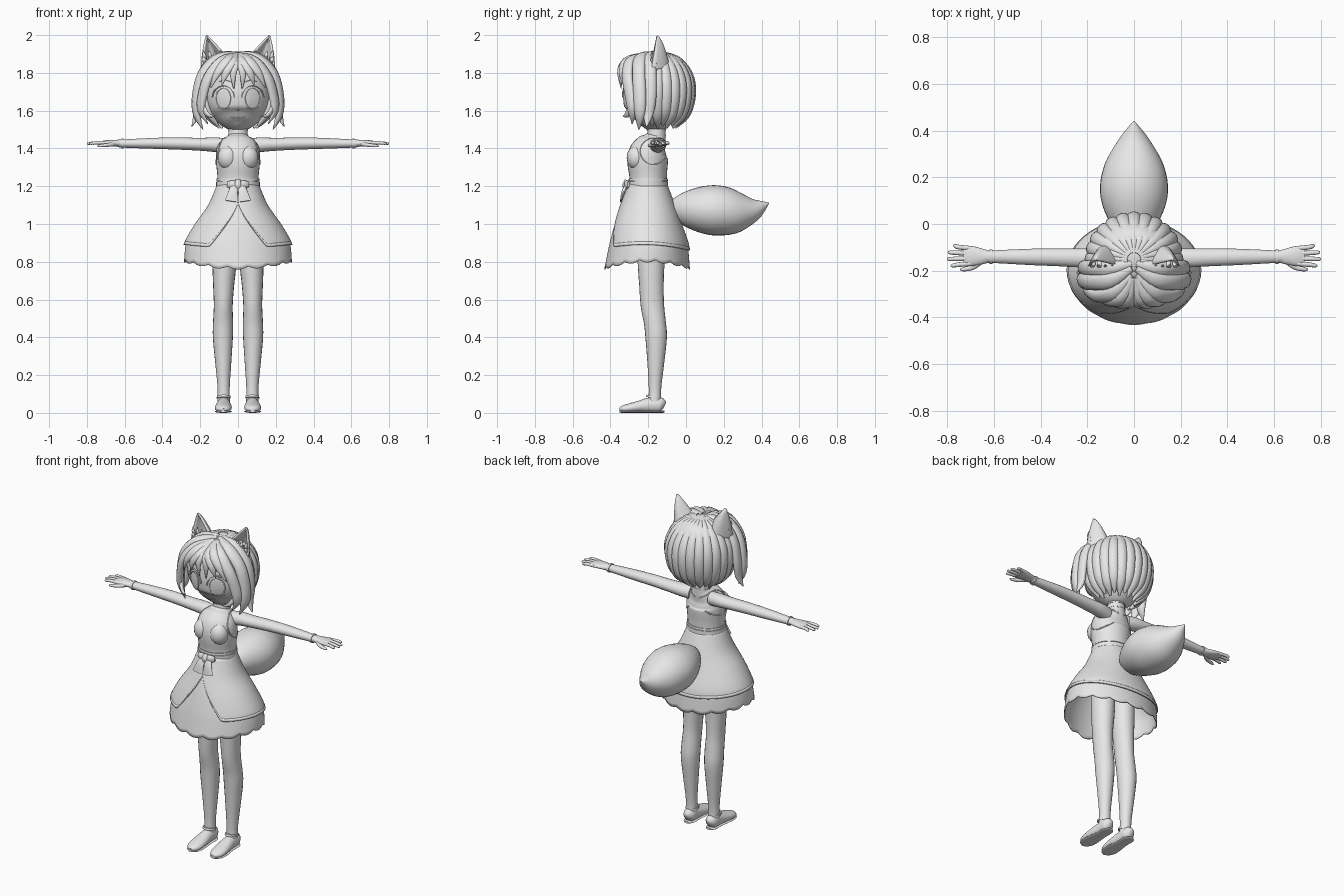
import bpy, bmesh, math
from mathutils import Vector
from mathutils.bvhtree import BVHTree

grey = bpy.data.materials.new("light_grey")
grey.diffuse_color = (0.8, 0.8, 0.8, 1)
HUB = Vector((0, -0.16, 1.70))


def finish(name, bm, mirror=False, thick=0, angle=50):
    bmesh.ops.recalc_face_normals(bm, faces=bm.faces)
    me = bpy.data.meshes.new(name)
    bm.to_mesh(me)
    bm.free()
    me.materials.append(grey)
    ob = bpy.data.objects.new(name, me)
    bpy.context.collection.objects.link(ob)
    bpy.ops.object.select_all(action='DESELECT')
    ob.select_set(True)
    bpy.context.view_layer.objects.active = ob
    bpy.ops.object.shade_smooth_by_angle(angle=math.radians(angle))
    if thick:
        m = ob.modifiers.new("thickness", 'SOLIDIFY')
        m.thickness = thick
        m.offset = 0
    if mirror:
        ob.modifiers.new("mirror", 'MIRROR').use_mirror_merge = False
    return ob


def spline(st, sub):
    """Catmull-Rom through tuples of any length."""
    st = [Vector(s) for s in st]
    out = []
    for i in range(len(st) - 1):
        a, b, c, d = st[max(i - 1, 0)], st[i], st[i + 1], st[min(i + 2, len(st) - 1)]
        for k in range(sub):
            t = k / sub
            out.append(0.5 * (2 * b + (c - a) * t + (2 * a - 5 * b + 4 * c - d) * t * t
                              + (3 * b - a - 3 * c + d) * t ** 3))
    return out + [st[-1]]


def loft(name, st, side=(1, 0, 0), hub=None, n=20, sub=4, mirror=False):
    """Elliptical tube through stations (x, y, z, half width, half depth)."""
    st = spline(st, sub)
    pts = [Vector(s[:3]) for s in st]
    bm = bmesh.new()
    rings = []
    for i, p in enumerate(pts):
        t = (pts[min(i + 1, len(pts) - 1)] - pts[max(i - 1, 0)]).normalized()
        s = t.cross(p - hub) if hub else Vector(side)
        s = (s - t * s.dot(t)).normalized()
        u = s.cross(t)
        ra, rb = max(st[i][3], 0.001), max(st[i][4], 0.001)
        rings.append([bm.verts.new(p + s * ra * math.cos(a) + u * rb * math.sin(a))
                      for a in (2 * math.pi * k / n for k in range(n))])
    for r, q in zip(rings, rings[1:]):
        for k in range(n):
            bm.faces.new((r[k], r[(k + 1) % n], q[(k + 1) % n], q[k]))
    bm.faces.new(rings[0])
    bm.faces.new(rings[-1])
    return finish(name, bm, mirror)


def column(name, rows, **kw):
    """Upright centred loft from (z, y, half width, half depth)."""
    return loft(name, [(0, y, z, a, b) for z, y, a, b in rows], n=32, **kw)


def thread(name, pts, r, mirror=True, side=(0, 1, 0)):
    return loft(name, [(*p, r, r) for p in pts], side=side, n=6, sub=2, mirror=mirror)


def surface(ob):
    return BVHTree.FromPolygons([v.co for v in ob.data.vertices],
                                [p.vertices for p in ob.data.polygons])


# Head and facial features
head = column("head", [(1.515, -.23, .015, .02), (1.53, -.22, .075, .075), (1.57, -.20, .13, .128),
                       (1.63, -.185, .163, .15), (1.70, -.175, .17, .157), (1.80, -.165, .15, .145),
                       (1.88, -.16, .085, .085), (1.91, -.16, .01, .01)])
face = surface(head)


def on_face(x, z, lift=0.0):
    hit = face.ray_cast(Vector((x, -1, z)), Vector((0, 1, 0)))[0]
    return Vector((x, hit.y - lift, z))


def oval(cx, cz, rx, rz, lift, n=28):
    return [on_face(cx + rx * math.cos(2 * math.pi * k / n), cz + rz * math.sin(2 * math.pi * k / n), lift)
            for k in range(n + 1)]


bm = bmesh.new()
rim = [bm.verts.new(p) for p in oval(.078, 1.665, .036, .052, .004)[:-1]]
mid = bm.verts.new(on_face(.078, 1.665, .007))
for k in range(len(rim)):
    bm.faces.new((rim[k], rim[(k + 1) % len(rim)], mid))
finish("iris", bm, True)
thread("eye_outline", oval(.078, 1.665, .038, .054, .002), .003)
lash = [(.078 + .058 * math.cos(a), 1.665 + .068 * math.sin(a))
        for a in (math.radians(5 + 17 * k) for k in range(11))]
thread("upper_lash", [on_face(x, z, .002) for x, z in lash], .005)
thread("lower_lash", [on_face(.045 + .016 * k, 1.607 + .002 * (k - 2) ** 2, .001) for k in range(5)], .002)
thread("brow", [on_face(.04 + .02 * k, 1.762 - .003 * (k - 1.5) ** 2, .001) for k in range(4)], .003)
thread("mouth", [on_face(-.036 + .012 * k, 1.559 + .0006 * (k - 3) ** 2, .001) for k in range(7)], .0025, False)
n0 = on_face(0, 1.603)
loft("nose", [(0, n0.y + .01, 1.61, .008, .01), (0, n0.y - .006, 1.602, .004, .004)], n=10)

# Neck, bodice and belt
column("neck", [(1.42, -.158, .046, .044), (1.56, -.155, .046, .044)])
bodice = column("bodice", [(1.18, -.20, .112, .10), (1.25, -.20, .109, .099), (1.32, -.203, .116, .107),
                           (1.37, -.200, .117, .105), (1.41, -.185, .108, .088), (1.44, -.168, .082, .066),
                           (1.465, -.158, .054, .052), (1.475, -.157, .048, .047)])
column("collar", [(1.462, -.157, .052, .050), (1.50, -.156, .049, .047)])
for z in (1.47, 1.498):
    column("collar_trim", [(z - .004, -.157, .053, .051), (z + .004, -.157, .053, .051)])
loft("bust", [(.052, -.235, 1.295, .01, .01), (.052, -.25, 1.315, .045, .042), (.052, -.262, 1.35, .056, .052),
              (.052, -.252, 1.385, .046, .044), (.052, -.23, 1.42, .01, .01)], mirror=True)
body = surface(bodice)
seam = []
for k in range(25):
    a = 2 * math.pi * k / 24
    hit = body.ray_cast(Vector((1, -.172 + .072 * math.cos(a), 1.385 + .07 * math.sin(a))), Vector((-1, 0, 0)))[0]
    if hit:
        seam.append(hit)
thread("armhole_seam", seam, .004, side=(1, 0, 0))
column("belt", [(1.20, -.20, .116, .105), (1.225, -.20, .115, .104)])
column("belt_edge", [(1.228, -.20, .114, .104), (1.24, -.20, .113, .103)])
loft("bow_tail", [(.014, -.312, 1.21, .020, .010), (.026, -.332, 1.17, .025, .009),
                  (.034, -.345, 1.12, .036, .005)], mirror=True)
loft("bow_loop", [(0, -.31, 1.205, .014, .012), (.028, -.313, 1.208, .023, .014),
                  (.056, -.305, 1.21, .015, .006)], side=(0, 0, 1), mirror=True)
loft("bow_knot", [(0, -.315, 1.185, .014, .012), (0, -.322, 1.205, .018, .015), (0, -.312, 1.232, .014, .012)])

# Skirts: height, half width, front y, back y
PROFILE = spline([(1.21, .108, -.302, -.102), (1.10, .155, -.345, -.06), (1.0, .225, -.38, -.025),
                  (.92, .272, -.403, .005), (.87, .287, -.415, .016), (.76, .295, -.438, .026)], 5)


def skirt(name, top, hem, scale=1.0, v0=0.0, thick=.006, n=160, m=18):
    bm = bmesh.new()
    rows = []
    for j in range(m + 1):
        row = []
        for k in range(n):
            a = 2 * math.pi * k / n - math.pi
            z = top + (hem(a) - top) * (v0 + (1 - v0) * j / m)
            i = next((i for i in range(1, len(PROFILE)) if PROFILE[i][0] <= z), len(PROFILE) - 1)
            p, q = PROFILE[i - 1], PROFILE[i]
            _, rx, yf, yb = p.lerp(q, (p[0] - z) / (p[0] - q[0]))
            cy, ry = (yf + yb) / 2, (yb - yf) / 2
            row.append(bm.verts.new((rx * scale * math.sin(a), cy - ry * scale * math.cos(a), z)))
        rows.append(row)
    for r, q in zip(rows, rows[1:]):
        for k in range(n):
            bm.faces.new((r[k], r[(k + 1) % n], q[(k + 1) % n], q[k]))
    return finish(name, bm, thick=thick)


def over_hem(a):
    a = abs(a)
    line = 1.11 - .42 * a
    base = .872 + .024 * math.sin(a) ** 2 - .012 * (1 - math.cos(a)) / 2
    k = 0.012
    return (line + base + math.sqrt((line - base) ** 2 + k * k)) / 2


def under_hem(a):
    return .792 - .018 * math.cos(2 * a) - .014 * abs(math.cos(8 * a))


skirt("overskirt", 1.21, over_hem)
skirt("overskirt_hem", 1.21, over_hem, 1.008, .95, .005, m=2)
skirt("underskirt", 1.15, under_hem, .965)

# Legs, shoes and hips
column("hips", [(.93, -.19, .06, .05), (.97, -.19, .125, .08), (1.08, -.2, .125, .085), (1.2, -.2, .10, .09)])
loft("leg", [(.07, -.185, 1.0, .066, .075), (.072, -.185, .80, .064, .071), (.076, -.183, .68, .056, .065),
             (.078, -.178, .57, .050, .062), (.079, -.165, .48, .053, .058), (.08, -.158, .40, .053, .057),
             (.078, -.16, .26, .042, .044), (.076, -.164, .13, .032, .033), (.076, -.165, .05, .034, .035)], mirror=True)
loft("shoe", [(.076, -.115, .035, .014, .02), (.076, -.135, .042, .034, .04), (.076, -.19, .041, .036, .041),
              (.077, -.25, .033, .043, .031), (.078, -.30, .025, .044, .025), (.078, -.335, .02, .033, .018),
              (.078, -.352, .016, .012, .008)], mirror=True)
loft("sole", [(.076, -.115, .007, .018, .006), (.076, -.14, .007, .035, .007), (.076, -.2, .007, .036, .007),
              (.078, -.29, .007, .046, .007), (.078, -.335, .007, .035, .007), (.078, -.353, .008, .012, .006)], mirror=True)
loft("shoe_strap", [(.076, -.172, .078, .037, .041), (.076, -.17, .09, .036, .039)], mirror=True)

# Arms and hands
loft("arm", [(.07, -.155, 1.415, .040, .040), (.13, -.148, 1.42, .044, .038), (.20, -.146, 1.422, .042, .034),
             (.32, -.143, 1.426, .038, .032), (.44, -.141, 1.427, .035, .029), (.60, -.14, 1.426, .027, .022),
             (.64, -.14, 1.427, .026, .019)], side=(0, 1, 0), mirror=True)
loft("cuff", [(.607, -.14, 1.426, .031, .026), (.618, -.14, 1.426, .031, .026)], side=(0, 1, 0), mirror=True)
loft("palm", [(.62, -.14, 1.427, .025, .018), (.66, -.139, 1.428, .036, .017), (.70, -.137, 1.429, .043, .014),
              (.73, -.136, 1.428, .038, .009)], side=(0, 1, 0), mirror=True)
for k, tip in enumerate((.775, .797, .80, .785)):
    y = -.104 - .022 * k
    yt = -.094 - .028 * k
    loft("finger", [(.70, y, 1.429, .010, .010), (.75, (y + yt) / 2, 1.430, .010, .009),
                    (tip - .008, yt, 1.426, .008, .007), (tip, yt, 1.425, .003, .003)],
         side=(0, 1, 0), n=10, mirror=True)
loft("thumb", [(.65, -.155, 1.424, .013, .012), (.69, -.184, 1.418, .012, .010), (.73, -.194, 1.414, .009, .008),
               (.745, -.195, 1.412, .003, .003)], side=(0, 1, 0), n=10, mirror=True)

# Bushy tail
loft("tail", [(0, -.08, 1.08, .04, .045), (0, -.02, 1.08, .088, .085), (0, .07, 1.077, .132, .12),
              (0, .16, 1.072, .146, .133), (0, .26, 1.065, .124, .116), (0, .35, 1.075, .073, .068),
              (0, .41, 1.098, .028, .026), (0, .44, 1.112, .002, .002)], n=32)

# Back hair: scalp dome with overlapping rounded locks
column("scalp", [(1.55, -.12, .11, .09), (1.60, -.125, .165, .135), (1.70, -.13, .188, .158),
                 (1.80, -.14, .172, .152), (1.87, -.15, .12, .115), (1.91, -.155, .02, .02)])
for k in range(15):
    az = math.radians(-105 + 15 * k)
    rows = []
    for j in range(7):
        ph = math.radians(8 + (136 + 5 * (k % 2)) * j / 6)
        s, c = math.sin(ph), math.cos(ph)
        w = .007 + .026 * s ** .8 if j < 6 else .005
        rows.append((.186 * s * math.sin(az), -.15 + .178 * s * math.cos(az),
                     1.71 + (.195 if c > 0 else .235) * c, w, .024 * w / .033 + .002))
    loft("back_lock", rows, hub=HUB, n=12)

# Front and side locks: path points, half width
LOCKS = {
    "outer_lock": (.036, [(.01, -.19, 1.905), (.10, -.24, 1.88), (.185, -.25, 1.80), (.218, -.245, 1.68),
                          (.218, -.245, 1.58), (.185, -.25, 1.50)]),
    "front_lock": (.032, [(.01, -.22, 1.90), (.085, -.295, 1.865), (.155, -.31, 1.78), (.188, -.295, 1.68),
                          (.195, -.285, 1.60), (.16, -.285, 1.53)]),
    "rear_lock": (.034, [(.01, -.17, 1.905), (.11, -.19, 1.885), (.19, -.19, 1.80), (.217, -.19, 1.68),
                         (.22, -.20, 1.58), (.245, -.21, 1.515)]),
    "wide_bang": (.030, [(.008, -.23, 1.90), (.055, -.315, 1.865), (.11, -.335, 1.80), (.145, -.325, 1.72)]),
    "mid_bang": (.028, [(.004, -.23, 1.90), (.028, -.32, 1.86), (.065, -.348, 1.80), (.085, -.34, 1.735)]),
    "inner_bang": (.024, [(.002, -.23, 1.895), (.012, -.32, 1.855), (.026, -.35, 1.80), (.022, -.343, 1.715)]),
    "cheek_flick": (.017, [(.185, -.27, 1.66), (.18, -.295, 1.61), (.155, -.315, 1.575), (.12, -.335, 1.572)]),
}
for name, (w, path) in LOCKS.items():
    last = len(path) - 1
    taper = [.4 if i == 0 else .08 if i == last else .8 if i == last - 1 else 1 for i in range(last + 1)]
    loft(name, [(*p, w * f, w * f * .65) for p, f in zip(path, taper)], hub=HUB, n=12, mirror=True)

# Pointed ears: cupped shells, open to the front, with fluffy tufts
bm = bmesh.new()
grid = []
for j in range(13):
    v = j / 12
    left, right = .045 + .118 * v ** 1.25, .192 - .026 * v ** 2
    row = []
    for i in range(13):
        u = i / 6 - 1
        x = (left + right) / 2 + u * (right - left) / 2
        y = -.185 + .03 * v + .095 * (1 - u * u) * (1 - v) ** .7
        row.append(bm.verts.new((x, y, 1.83 + .165 * v + .02 * (1 - v) * -u)))
    grid.append(row)
for r, q in zip(grid, grid[1:]):
    for i in range(12):
        bm.faces.new((r[i], r[i + 1], q[i + 1], q[i]))
finish("ear", bm, True, thick=.01)
for k in range(8):
    x, z = .085 + .03 * (k % 4), 1.85 + .022 * (k // 4)
    loft("ear_tuft", [(x, -.155, z, .012, .010), (x + .004, -.18, z + .018, .011, .008),
                      (x + .01, -.175, z + .045, .002, .002)], n=8, mirror=True)
